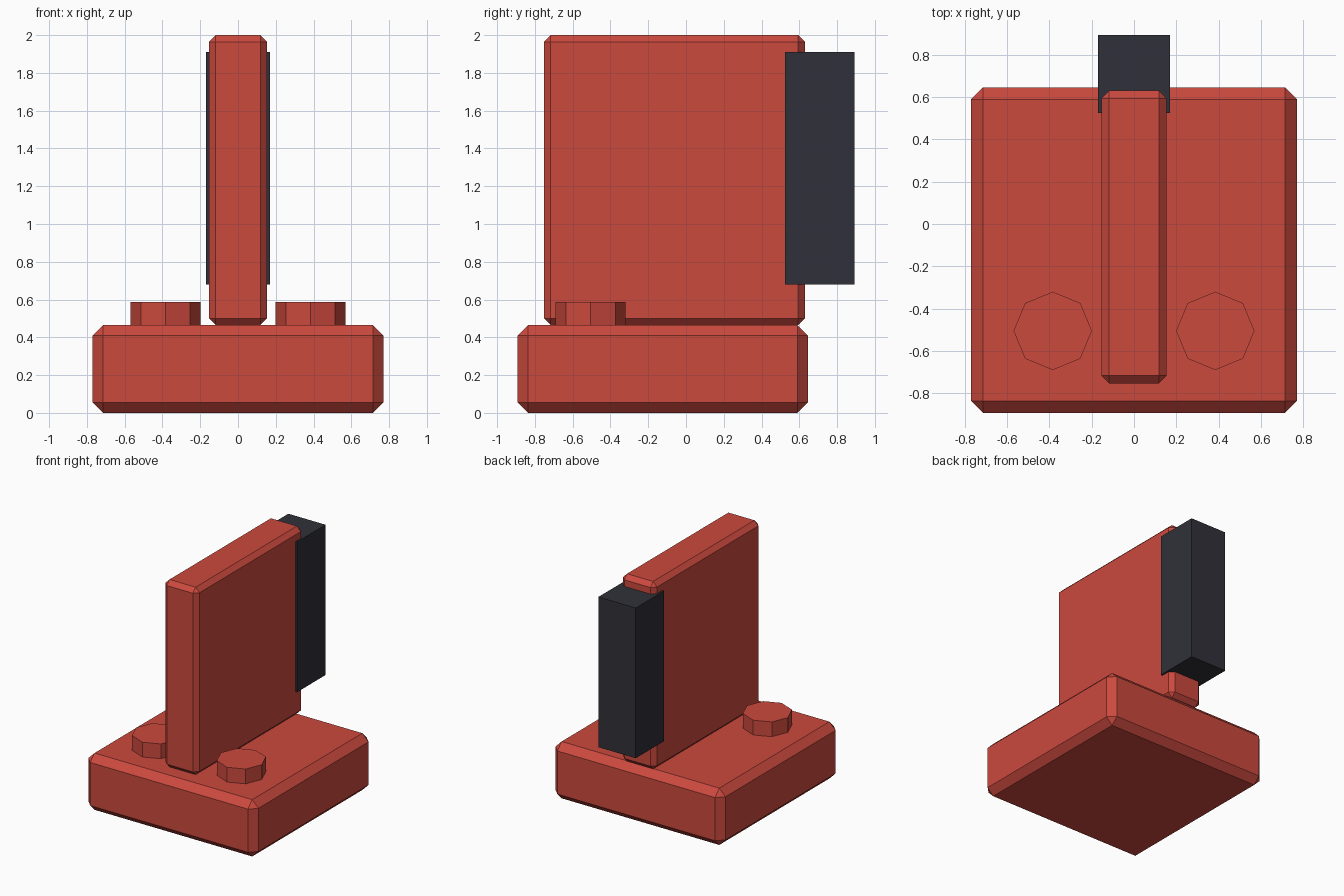
import bpy
import bmesh
import math
from mathutils import Matrix, Vector

if "Cube" in bpy.data.objects:
    bpy.data.objects.remove(bpy.data.objects["Cube"])


def material(name, rgb):
    mat = bpy.data.materials.new(name)
    mat.diffuse_color = (*rgb, 1.0)
    mat.use_nodes = True
    mat.node_tree.nodes["Principled BSDF"].inputs["Base Color"].default_value = mat.diffuse_color
    return mat


RED = material("red_paint", (0.60, 0.067, 0.048))
DARK = material("dark_grey", (0.03, 0.03, 0.041))


def finish(name, bm, mat):
    mesh = bpy.data.meshes.new(name)
    bm.to_mesh(mesh)
    bm.free()
    mesh.materials.append(mat)
    obj = bpy.data.objects.new(name, mesh)
    bpy.context.collection.objects.link(obj)
    return obj


def box(name, low, high, mat, chamfer=0.0):
    """Box between two corners, with optional flat chamfered edges."""
    low, high = Vector(low), Vector(high)
    bm = bmesh.new()
    bmesh.ops.create_cube(bm, size=1.0, matrix=Matrix.Translation((low + high) / 2)
                          @ Matrix.Diagonal((*(high - low), 1.0)))
    obj = finish(name, bm, mat)
    if chamfer:
        bevel = obj.modifiers.new("chamfer", 'BEVEL')
        bevel.width = chamfer
        bevel.segments = 1
    return obj


def bolt(name, x):
    """Eight-sided bolt head with corners on the axes."""
    bm = bmesh.new()
    bmesh.ops.create_cone(bm, cap_ends=True, segments=8, radius1=0.185, radius2=0.185,
                          depth=0.14, matrix=Matrix.Translation((x, -0.505, 0.516)))
    finish(name, bm, RED)


# Chamfered base block
box("base", (-0.77, -0.892, 0.0), (0.77, 0.645, 0.465), RED, 0.056)

# Upright plate
box("upright_plate", (-0.154, -0.753, 0.465), (0.154, 0.63, 2.0), RED, 0.036)

# Dark pad wrapping the rear edge of the plate
box("rear_pad", (-0.169, 0.525, 0.68), (0.169, 0.892, 1.91), DARK)

# Pair of bolt heads
for side, label in ((-1, "left"), (1, "right")):
    bolt(f"bolt_{label}", side * 0.384)
